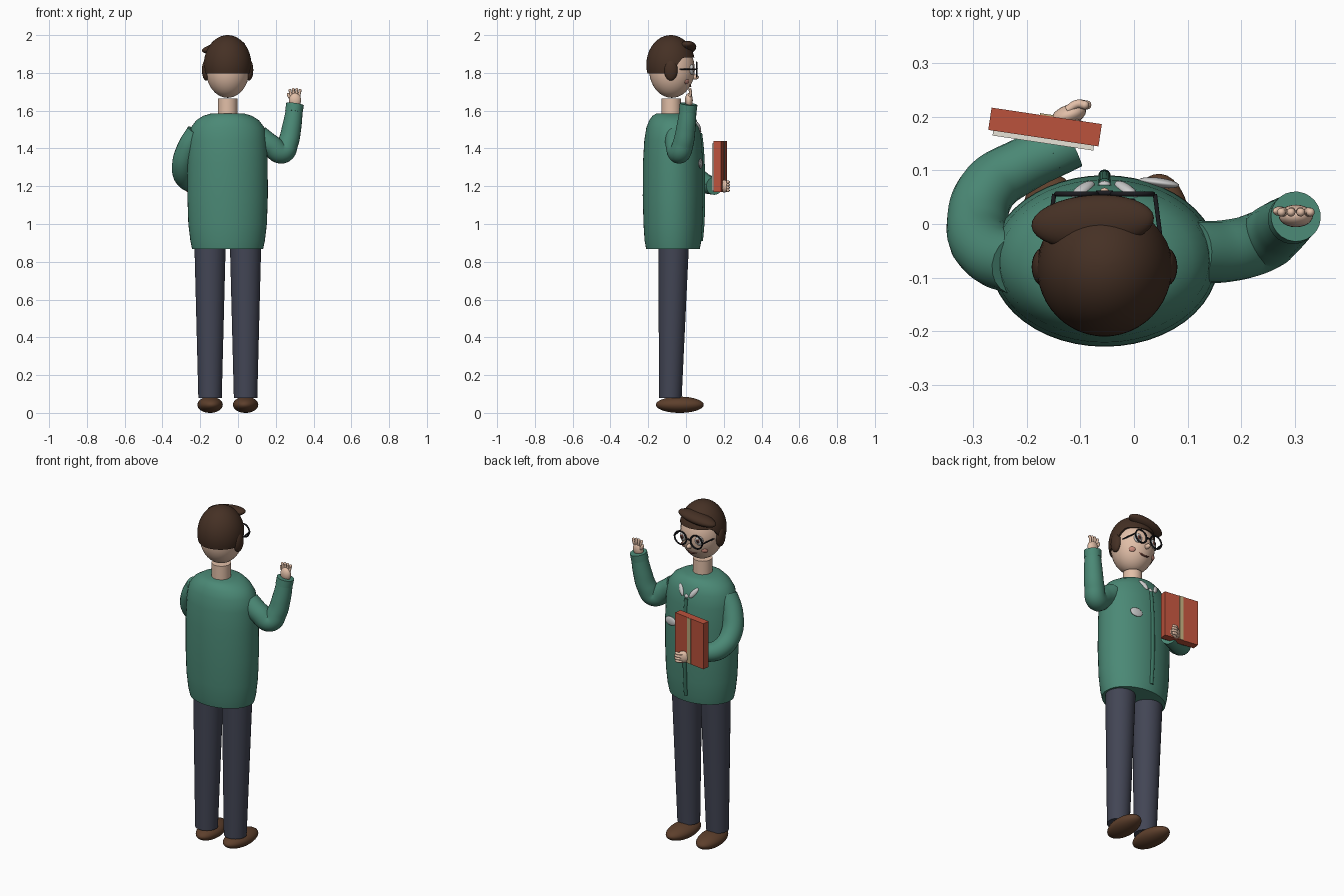
import bpy, bmesh, math
from mathutils import Vector

if "Cube" in bpy.data.objects:
    bpy.data.objects.remove(bpy.data.objects["Cube"])

CX, CY = -0.055, -0.075   # body axis; the figure looks toward +y


def material(name, rgb):
    m = bpy.data.materials.new(name)
    m.diffuse_color = (*rgb, 1)
    m.use_nodes = True
    m.node_tree.nodes["Principled BSDF"].inputs["Base Color"].default_value = m.diffuse_color
    return m


GREEN = material("green_knit", (0.07, 0.25, 0.18))
DARK_GREEN = material("dark_green", (0.04, 0.16, 0.11))
SKIN = material("skin", (0.76, 0.52, 0.39))
HAIR = material("hair_brown", (0.06, 0.03, 0.018))
NAVY = material("trouser_navy", (0.055, 0.06, 0.09))
SHOE = material("shoe_brown", (0.11, 0.05, 0.025))
RED = material("book_red", (0.5, 0.085, 0.045))
CREAM = material("cream", (0.8, 0.77, 0.68))
TAN = material("tan", (0.5, 0.4, 0.2))
WHITE = material("white", (0.85, 0.85, 0.83))
BLACK = material("black", (0.012, 0.012, 0.015))
PINK = material("cheek_pink", (0.6, 0.26, 0.2))
MOUTH = material("mouth_brown", (0.15, 0.05, 0.035))


def finish(obj, name, mat, angle=40):
    obj.name = name
    obj.data.materials.clear()
    obj.data.materials.append(mat)
    bpy.ops.object.select_all(action='DESELECT')
    obj.select_set(True)
    bpy.context.view_layer.objects.active = obj
    bpy.ops.object.shade_smooth_by_angle(angle=math.radians(angle))
    return obj


def ellipsoid(name, loc, radii, mat, rot=(0, 0, 0), seg=32):
    bpy.ops.mesh.primitive_uv_sphere_add(segments=seg, ring_count=seg // 2, location=loc,
                                         rotation=[math.radians(a) for a in rot])
    o = bpy.context.object
    o.scale = radii
    return finish(o, name, mat)


def box(name, loc, size, mat, rz=0):
    bpy.ops.mesh.primitive_cube_add(size=1, location=loc, rotation=(0, 0, math.radians(rz)))
    o = bpy.context.object
    o.scale = size
    return finish(o, name, mat)


def tube(name, pts, radius, mat, res=6):
    """Smooth tube; each point is (x, y, z) or (x, y, z, radius factor)."""
    c = bpy.data.curves.new(name, 'CURVE')
    c.dimensions = '3D'
    c.bevel_depth, c.bevel_resolution, c.resolution_u = radius, res, 8
    c.use_fill_caps = True
    s = c.splines.new('BEZIER')
    s.bezier_points.add(len(pts) - 1)
    for b, p in zip(s.bezier_points, pts):
        b.co = p[:3]
        b.radius = p[3] if len(p) > 3 else 1
        b.handle_left_type = b.handle_right_type = 'AUTO'
    o = bpy.data.objects.new(name, c)
    bpy.context.collection.objects.link(o)
    bpy.ops.object.select_all(action='DESELECT')
    o.select_set(True)
    bpy.context.view_layer.objects.active = o
    bpy.ops.object.convert(target='MESH')
    return finish(bpy.context.object, name, mat)


def loft(name, rings, mat, n=40, cap=True):
    """Skin of elliptical rings (x, y, z, rx, ry)."""
    bm = bmesh.new()
    loops = [[bm.verts.new((x + rx * math.cos(2 * math.pi * i / n),
                            y + ry * math.sin(2 * math.pi * i / n), z)) for i in range(n)]
             for x, y, z, rx, ry in rings]
    for a, b in zip(loops, loops[1:]):
        for i in range(n):
            j = (i + 1) % n
            bm.faces.new((a[i], a[j], b[j], b[i]))
    if cap:
        bm.faces.new(loops[0][::-1])
        bm.faces.new(loops[-1])
    me = bpy.data.meshes.new(name)
    bm.to_mesh(me)
    bm.free()
    o = bpy.data.objects.new(name, me)
    bpy.context.collection.objects.link(o)
    return finish(o, name, mat)


def rod(name, a, b, r, mat, r2=None):
    a, b = Vector(a), Vector(b)
    bpy.ops.mesh.primitive_cone_add(vertices=24, radius1=r, radius2=r2 or r, depth=(b - a).length,
                                    location=(a + b) / 2)
    o = bpy.context.object
    o.rotation_euler = (b - a).to_track_quat('Z', 'Y').to_euler()
    return finish(o, name, mat)


# Trousers and shoes
for side, x in (("left", -0.148), ("right", 0.04)):
    s = -1 if x < 0 else 1
    loft(side + "_trouser_leg", [(x, -0.083, 0.08, 0.062, 0.06), (x, -0.065, 0.9, 0.083, 0.081)], NAVY)
    ellipsoid(side + "_shoe", (x, -0.033, 0.043), (0.067, 0.127, 0.043), SHOE, (0, 0, -4 * s))

# Sweater body
profile = [(0.868, 0.188, 0.142), (0.91, 0.197, 0.15), (1.0, 0.208, 0.156), (1.15, 0.213, 0.16),
           (1.32, 0.212, 0.159), (1.44, 0.207, 0.152), (1.51, 0.195, 0.141), (1.55, 0.165, 0.125),
           (1.573, 0.128, 0.108), (1.585, 0.088, 0.088)]
loft("sweater_body", [(CX, -0.069, z, rx, ry) for z, rx, ry in profile], GREEN, 48)

# Front placket, collar tips, knot and chest badge
tube("front_placket", [(CX, 0.078, 0.91), (CX, 0.086, 1.0), (CX, 0.09, 1.2), (CX, 0.083, 1.4),
                       (CX, 0.074, 1.48)], 0.0115, DARK_GREEN)
for s, side in ((-1, "left"), (1, "right")):
    ellipsoid(side + "_collar_tip", (CX + s * 0.041, 0.062, 1.517), (0.015, 0.012, 0.036), WHITE,
              (12, 40 * s, -20 * s), 24)
ellipsoid("collar_knot", (CX, 0.07, 1.492), (0.013, 0.011, 0.013), WHITE, seg=16)
ellipsoid("chest_badge", (0.047, 0.077, 1.32), (0.038, 0.009, 0.026), WHITE, (0, 0, -8), 24)

# Sleeves and cuffs
tube("left_sleeve", [(-0.215, -0.075, 1.485), (-0.266, -0.055, 1.4), (-0.292, -0.005, 1.3),
                     (-0.27, 0.068, 1.235, 0.95), (-0.21, 0.108, 1.212, 0.88),
                     (-0.13, 0.143, 1.203, 0.8)], 0.058, GREEN, 8)
rod("left_cuff", (-0.155, 0.133, 1.205), (-0.118, 0.151, 1.202), 0.048, GREEN)
tube("right_sleeve", [(0.11, -0.052, 1.465), (0.175, -0.05, 1.415), (0.235, -0.034, 1.378),
                      (0.265, -0.014, 1.43, 0.95), (0.284, 0.0, 1.51, 0.88),
                      (0.3, 0.012, 1.615, 0.76)], 0.058, GREEN, 8)
rod("right_cuff", (0.296, 0.009, 1.595), (0.302, 0.014, 1.635), 0.047, GREEN)

# Raised hand
ellipsoid("right_palm", (0.302, 0.015, 1.655), (0.032, 0.021, 0.038), SKIN, seg=24)
for i in range(4):
    t = i - 1.5
    tube(f"right_finger_{i+1}", [(0.302 + 0.013 * t, 0.018, 1.67), (0.302 + 0.016 * t, 0.024, 1.695),
                                 (0.302 + 0.018 * t, 0.022, 1.712 - 0.002 * t * t)], 0.0075, SKIN, 3)
    ellipsoid(f"right_fingertip_{i+1}", (0.302 + 0.018 * t, 0.022, 1.712 - 0.002 * t * t),
              (0.0082,) * 3, SKIN, seg=12)
ellipsoid("right_thumb", (0.272, 0.024, 1.675), (0.009, 0.009, 0.022), SKIN, (0, -30, 0), 16)

# Book with pages and strap
RZ = -8.5
box("book_cover", (-0.166, 0.181, 1.305), (0.208, 0.042, 0.27), RED, RZ)
box("book_pages", (-0.169, 0.158, 1.3), (0.19, 0.014, 0.25), CREAM, RZ)
box("book_strap", (-0.163, 0.202, 1.305), (0.025, 0.006, 0.268), TAN, RZ)

# Hand holding the book
rod("left_wrist", (-0.14, 0.14, 1.2), (-0.118, 0.2, 1.2), 0.026, SKIN)
ellipsoid("left_palm", (-0.122, 0.203, 1.2), (0.034, 0.019, 0.034), SKIN, (0, 0, 20), 24)
for i in range(4):
    z = 1.2 + 0.015 * (i - 1.5)
    tip = (-0.086 - 0.004 * abs(i - 1.5), 0.222, z)
    tube(f"left_finger_{i+1}", [(-0.125, 0.212, z), (-0.105, 0.224, z), tip], 0.008, SKIN, 3)
    ellipsoid(f"left_fingertip_{i+1}", tip, (0.0085,) * 3, SKIN, seg=12)

# Neck and head
rod("neck", (CX, -0.078, 1.56), (CX, -0.078, 1.665), 0.052, SKIN)
ellipsoid("head", (CX, CY, 1.82), (0.116, 0.121, 0.152), SKIN, seg=40)

# Hair cap: ellipsoid shell whose lower edge rises above the face
N, M = 48, 14
bm = bmesh.new()
grid = []
for i in range(N):
    a = 2 * math.pi * i / N
    f = min(1, max(0, (math.sin(a) + 0.1) / 0.7))
    edge = 1.797 + 0.085 * f * f * (3 - 2 * f)
    limit = math.acos((edge - 1.843) / 0.157)
    col = []
    for k in range(1, M + 1):
        t = limit * k / M
        col.append(bm.verts.new((CX + 0.126 * math.sin(t) * math.cos(a),
                                 -0.081 + 0.129 * math.sin(t) * math.sin(a), 1.843 + 0.157 * math.cos(t))))
    col.append(bm.verts.new((CX + 0.1 * math.cos(a), CY + 0.1 * math.sin(a), edge + 0.003)))
    grid.append(col)
top = bm.verts.new((CX, -0.081, 2.0))
for i in range(N):
    a, b = grid[i], grid[(i + 1) % N]
    bm.faces.new((top, a[0], b[0]))
    for k in range(M):
        bm.faces.new((a[k], a[k + 1], b[k + 1], b[k]))
me = bpy.data.meshes.new("hair_cap")
bm.to_mesh(me)
bm.free()
cap = bpy.data.objects.new("hair_cap", me)
bpy.context.collection.objects.link(cap)
finish(cap, "hair_cap", HAIR)
ellipsoid("hair_fringe", (-0.077, 0.004, 1.935), (0.116, 0.05, 0.03), HAIR, (0, -9, 4))

# Side hair, eyes, cheeks and glasses
for s, side in ((-1, "left"), (1, "right")):
    ex = CX + s * 0.052
    ellipsoid(side + "_side_hair", (CX + s * 0.114, -0.08, 1.815), (0.022, 0.036, 0.056), HAIR, seg=24)
    ellipsoid(side + "_eye", (ex, 0.03, 1.818), (0.024, 0.013, 0.027), WHITE, (0, 0, -14 * s), 24)
    ellipsoid(side + "_iris", (ex, 0.041, 1.818), (0.011, 0.005, 0.013), MOUTH, (0, 0, -10 * s), 16)
    ellipsoid(side + "_pupil", (ex, 0.044, 1.818), (0.006, 0.004, 0.007), BLACK, seg=16)
    ellipsoid(side + "_cheek", (CX + s * 0.072, 0.005, 1.753), (0.018, 0.007, 0.014), PINK,
              (-20, 0, -34 * s), 16)
    bpy.ops.mesh.primitive_torus_add(major_radius=0.038, minor_radius=0.0045, major_segments=40,
                                     minor_segments=10, location=(ex, 0.056, 1.818),
                                     rotation=(math.pi / 2, 0, 0))
    finish(bpy.context.object, side + "_glasses_rim", BLACK)
    rod(side + "_glasses_arm", (CX + s * 0.094, 0.056, 1.82), (CX + s * 0.107, -0.045, 1.82), 0.004, BLACK)
rod("glasses_bridge", (CX - 0.016, 0.058, 1.822), (CX + 0.016, 0.058, 1.822), 0.0045, BLACK)

# Nose and smile
ellipsoid("nose", (CX, 0.046, 1.778), (0.013, 0.022, 0.014), SKIN, seg=16)
tube("mouth", [(CX - 0.036, 0.016, 1.742), (CX, 0.024, 1.729), (CX + 0.036, 0.016, 1.742)], 0.0045, MOUTH, 3)
